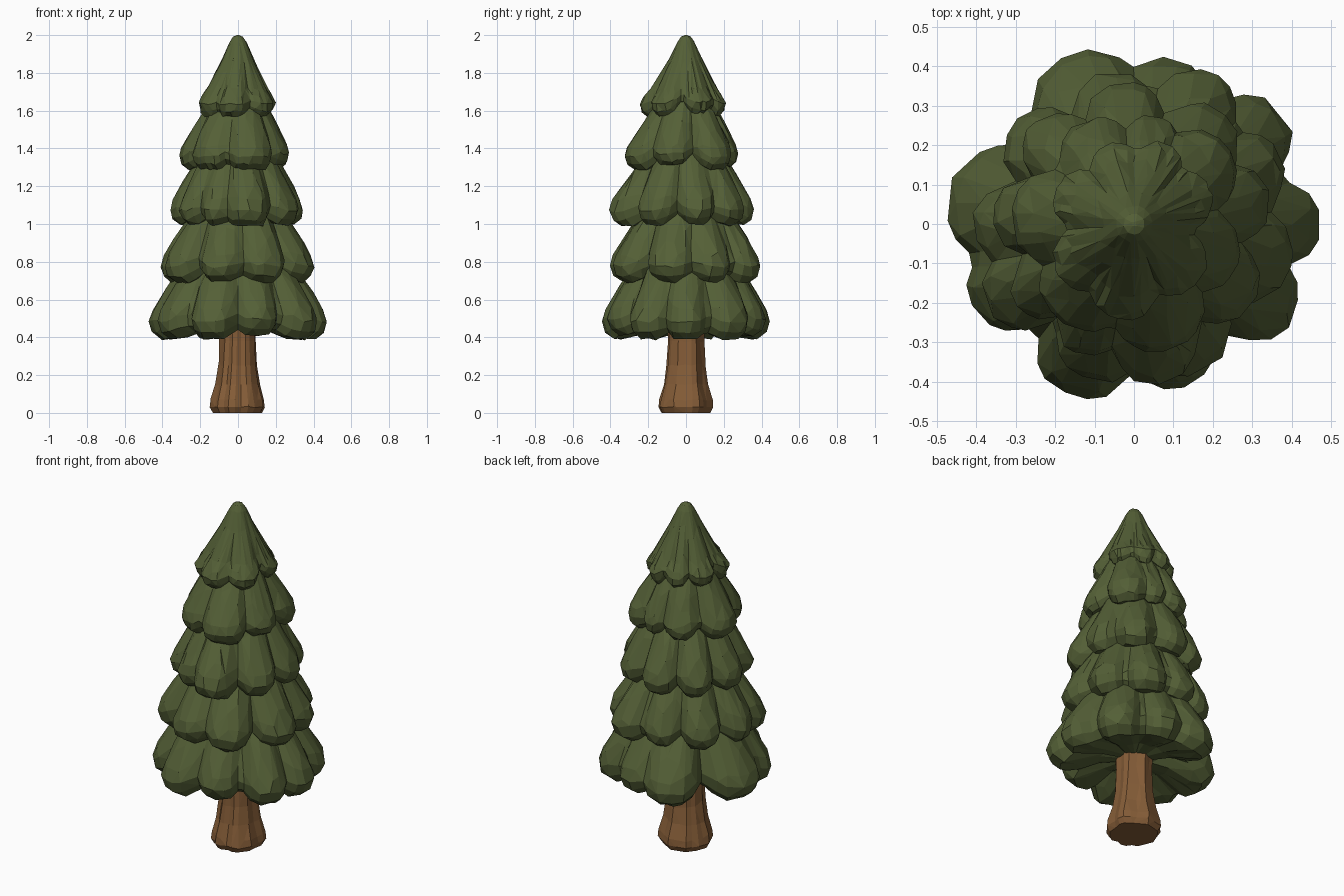
import bpy
import bmesh
import math
import random

random.seed(4)

cube = bpy.data.objects.get("Cube")
if cube:
    bpy.data.objects.remove(cube, do_unlink=True)


def make_material(name, colour):
    mat = bpy.data.materials.new(name)
    mat.use_nodes = True
    mat.diffuse_color = colour
    mat.node_tree.nodes["Principled BSDF"].inputs["Base Color"].default_value = colour
    return mat


needle_green = make_material("needle green", (0.088, 0.115, 0.037, 1))
bark_brown = make_material("bark brown", (0.235, 0.109, 0.039, 1))


def loft(name, rings, material, keep):
    """Skin a stack of closed rings, cap both ends and thin to uneven facets."""
    bm = bmesh.new()
    loops = [[bm.verts.new(p) for p in ring] for ring in rings]
    for lower, upper in zip(loops, loops[1:]):
        count = len(lower)
        for i in range(count):
            j = (i + 1) % count
            bm.faces.new((lower[i], lower[j], upper[j], upper[i]))
    bm.faces.new(loops[0])
    bm.faces.new(loops[-1])
    bmesh.ops.recalc_face_normals(bm, faces=bm.faces)
    mesh = bpy.data.meshes.new(name)
    bm.to_mesh(mesh)
    bm.free()
    mesh.materials.append(material)
    obj = bpy.data.objects.new(name, mesh)
    bpy.context.collection.objects.link(obj)
    thin = obj.modifiers.new("uneven facets", "DECIMATE")
    thin.ratio = keep


def wrap(angle):
    return abs((angle + math.pi) % math.tau - math.pi)


def lobed_radius(angle, lobes):
    """Outline of a tier: the widest of its rounded boughs in this direction."""
    best = 0
    for i, (degrees, radius) in enumerate(lobes):
        before = lobes[i - 1][0]
        after = lobes[(i + 1) % len(lobes)][0]
        half = math.radians((after - before) % 360) / 4
        reach = min(wrap(angle - math.radians(degrees)) / half, 1.3)
        best = max(best, radius * (1 - 0.2 * reach ** 2.4))
    return best


def tier(name, bottom, height, profile, lobes):
    segments = 72
    mean = sum(r for _, r in lobes) / len(lobes)
    rings = []
    for share, level, lobing in profile:
        ring = []
        for i in range(segments):
            a = math.tau * i / segments
            outline = lobed_radius(a, lobes)
            # Creases between boughs are shallower near the top and lifted at the hem
            r = share * (mean + (outline - mean) * lobing)
            r += random.uniform(-1, 1) * 0.005 * lobing
            lift = max(0, 1 - outline / mean) * 0.25 * lobing * max(0, 1 - 2 * level)
            z = bottom + height * level + lift
            z += random.uniform(-1, 1) * 0.006 * lobing
            ring.append((r * math.cos(a), r * math.sin(a), z))
        rings.append(ring)
    loft(name, rings, needle_green, 0.42)


# Profiles run from the hidden underside, round the hem and up the slope:
# share of radius, share of height, strength of the boughs
HEM = [(0.15, 0.1, 0), (0.42, 0.08, 0.7), (0.68, 0.02, 1), (0.85, 0, 1),
       (0.96, 0.06, 1), (1, 0.15, 1)]
SKIRT = HEM + [(0.96, 0.25, 1), (0.86, 0.38, 0.9), (0.73, 0.53, 0.7),
               (0.58, 0.69, 0.5), (0.4, 0.9, 0.2)]
TIP = HEM + [(0.92, 0.23, 1), (0.78, 0.34, 0.85), (0.57, 0.54, 0.5),
             (0.38, 0.72, 0.3), (0.21, 0.91, 0.1), (0.12, 0.98, 0), (0.03, 1, 0)]

# Foliage tiers, each with its boughs as direction and reach
tier("bottom_foliage", 0.39, 0.62, SKIRT,
     [(0, 0.475), (37, 0.47), (75, 0.43), (111, 0.46), (172, 0.475),
      (207, 0.46), (249, 0.465), (287, 0.43), (329, 0.47)])
tier("lower_foliage", 0.69, 0.56, SKIRT,
     [(25, 0.41), (62, 0.43), (100, 0.39), (140, 0.4), (180, 0.41),
      (210, 0.43), (254, 0.41), (295, 0.41), (345, 0.41)])
tier("middle_foliage", 0.99, 0.53, SKIRT,
     [(12, 0.35), (52, 0.36), (95, 0.36), (135, 0.36), (176, 0.36),
      (215, 0.36), (246, 0.36), (280, 0.41), (326, 0.36)])
tier("upper_foliage", 1.29, 0.46, SKIRT,
     [(40, 0.31), (78, 0.28), (118, 0.29), (175, 0.31), (232, 0.31),
      (286, 0.33), (338, 0.28)])
tier("top_foliage", 1.57, 0.43, TIP,
     [(25, 0.21), (67, 0.22), (108, 0.215), (155, 0.215), (215, 0.23),
      (262, 0.245), (315, 0.22)])

# Trunk with vertical bark ridges and a flared foot
SIDES = 26
ridges = [random.uniform(0.9, 1.06) for _ in range(SIDES)]
trunk_rings = []
for z, radius in [(0, 0.128), (0.03, 0.145), (0.07, 0.139), (0.15, 0.117),
                  (0.25, 0.102), (0.38, 0.095), (0.5, 0.097), (0.6, 0.09)]:
    ring = []
    for i in range(SIDES):
        a = math.tau * i / SIDES + 0.15 * z
        r = radius * ridges[i] * random.uniform(0.98, 1.02)
        ring.append((r * math.cos(a), r * math.sin(a), z))
    trunk_rings.append(ring)
loft("trunk", trunk_rings, bark_brown, 0.7)
